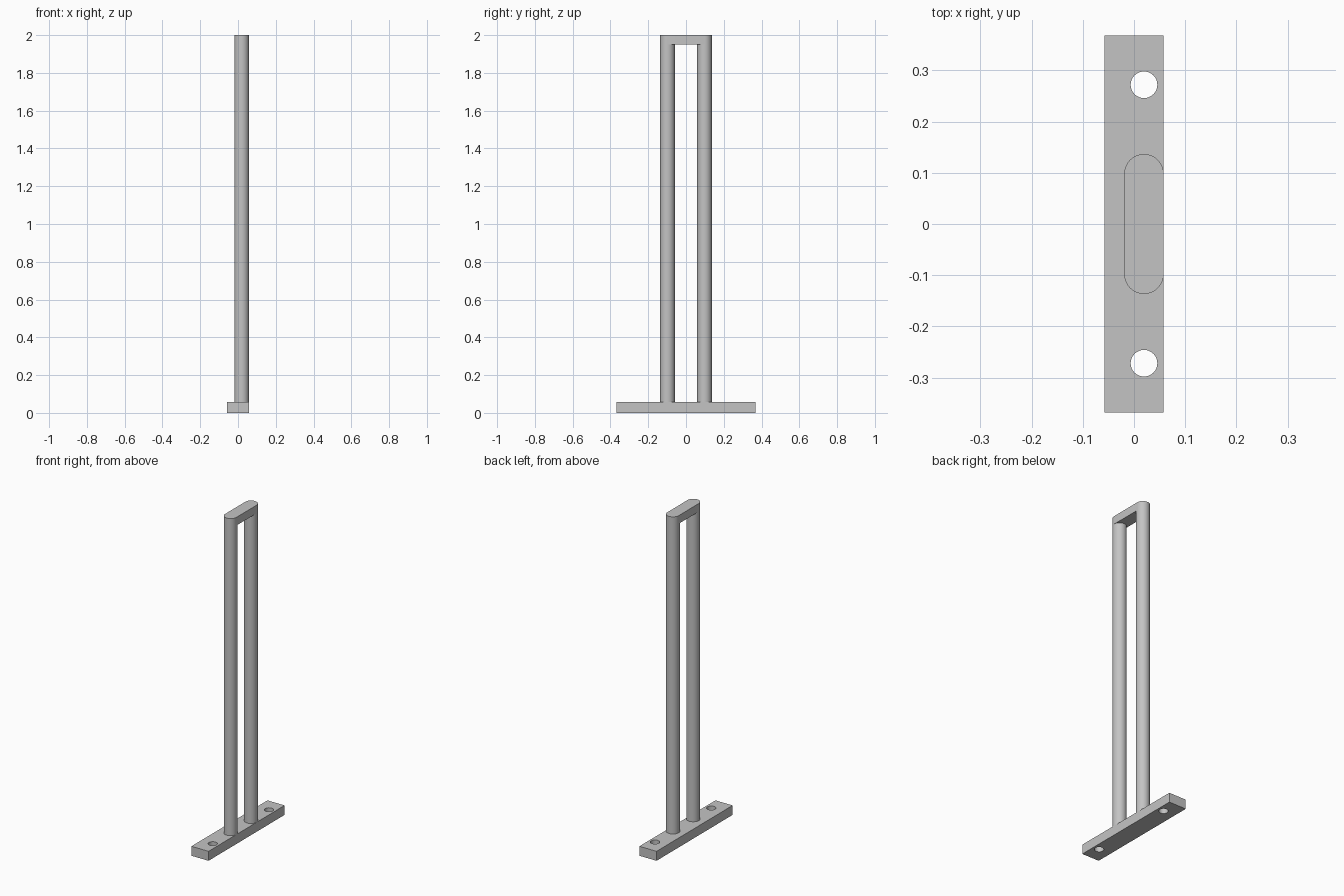
import bpy
from math import sin, cos, pi

cube = bpy.data.objects.get("Cube")
if cube:
    bpy.data.objects.remove(cube, do_unlink=True)

# Main dimensions
BASE_X, BASE_Y, BASE_TOP = 0.058, 0.368, 0.058
ROD_X, ROD_Y, ROD_R = 0.0195, 0.098, 0.0385
HOLE_Y, HOLE_R = 0.272, 0.026
BAR_BOTTOM, TOP = 1.95, 2.0

steel = bpy.data.materials.new("plain grey steel")
steel.use_nodes = True
grey = (0.55, 0.55, 0.55, 1)
steel.diffuse_color = grey
steel.node_tree.nodes["Principled BSDF"].inputs["Base Color"].default_value = grey


def arc(x, y, r, start, end, steps):
    """Points along an arc, both ends included."""
    angles = [start + (end - start) * i / steps for i in range(steps + 1)]
    return [(x + r * cos(a), y + r * sin(a)) for a in angles]


def circle(x, y, r, steps=48):
    return arc(x, y, r, 0, 2 * pi, steps)[:-1]


def extrude_outline(name, outlines, bottom, top):
    """Fill flat outlines (inner ones become holes) and extrude upwards."""
    curve = bpy.data.curves.new(name, 'CURVE')
    curve.dimensions = '2D'
    curve.fill_mode = 'BOTH'
    curve.extrude = (top - bottom) / 2
    for points in outlines:
        spline = curve.splines.new('POLY')
        spline.points.add(len(points) - 1)
        for p, (x, y) in zip(spline.points, points):
            p.co = (x, y, 0, 1)
        spline.use_cyclic_u = True
    obj = bpy.data.objects.new(name, curve)
    obj.location.z = (top + bottom) / 2
    bpy.context.collection.objects.link(obj)
    bpy.ops.object.select_all(action='DESELECT')
    obj.select_set(True)
    bpy.context.view_layer.objects.active = obj
    bpy.ops.object.convert(target='MESH')
    obj = bpy.context.object
    # Weld the caps to the walls
    bpy.ops.object.mode_set(mode='EDIT')
    bpy.ops.mesh.select_all(action='SELECT')
    bpy.ops.mesh.remove_doubles(threshold=0.0001)
    bpy.ops.mesh.normals_make_consistent(inside=False)
    bpy.ops.object.mode_set(mode='OBJECT')
    obj.data.materials.clear()
    obj.data.materials.append(steel)
    bpy.ops.object.shade_smooth_by_angle(angle=pi / 6)
    return obj


# Mounting base with two screw holes
rectangle = [(-BASE_X, -BASE_Y), (BASE_X, -BASE_Y), (BASE_X, BASE_Y), (-BASE_X, BASE_Y)]
holes = [circle(ROD_X, side * HOLE_Y, HOLE_R) for side in (-1, 1)]
extrude_outline("mounting_base", [rectangle] + holes, 0, BASE_TOP)

# Upright rods
for name, side in (("front_rod", -1), ("back_rod", 1)):
    extrude_outline(name, [circle(ROD_X, side * ROD_Y, ROD_R)], BASE_TOP, BAR_BOTTOM)

# Round-ended crossbar joining the rods
slot = arc(ROD_X, ROD_Y, ROD_R, 0, pi, 24) + arc(ROD_X, -ROD_Y, ROD_R, pi, 2 * pi, 24)
extrude_outline("top_crossbar", [slot], BAR_BOTTOM, TOP)
